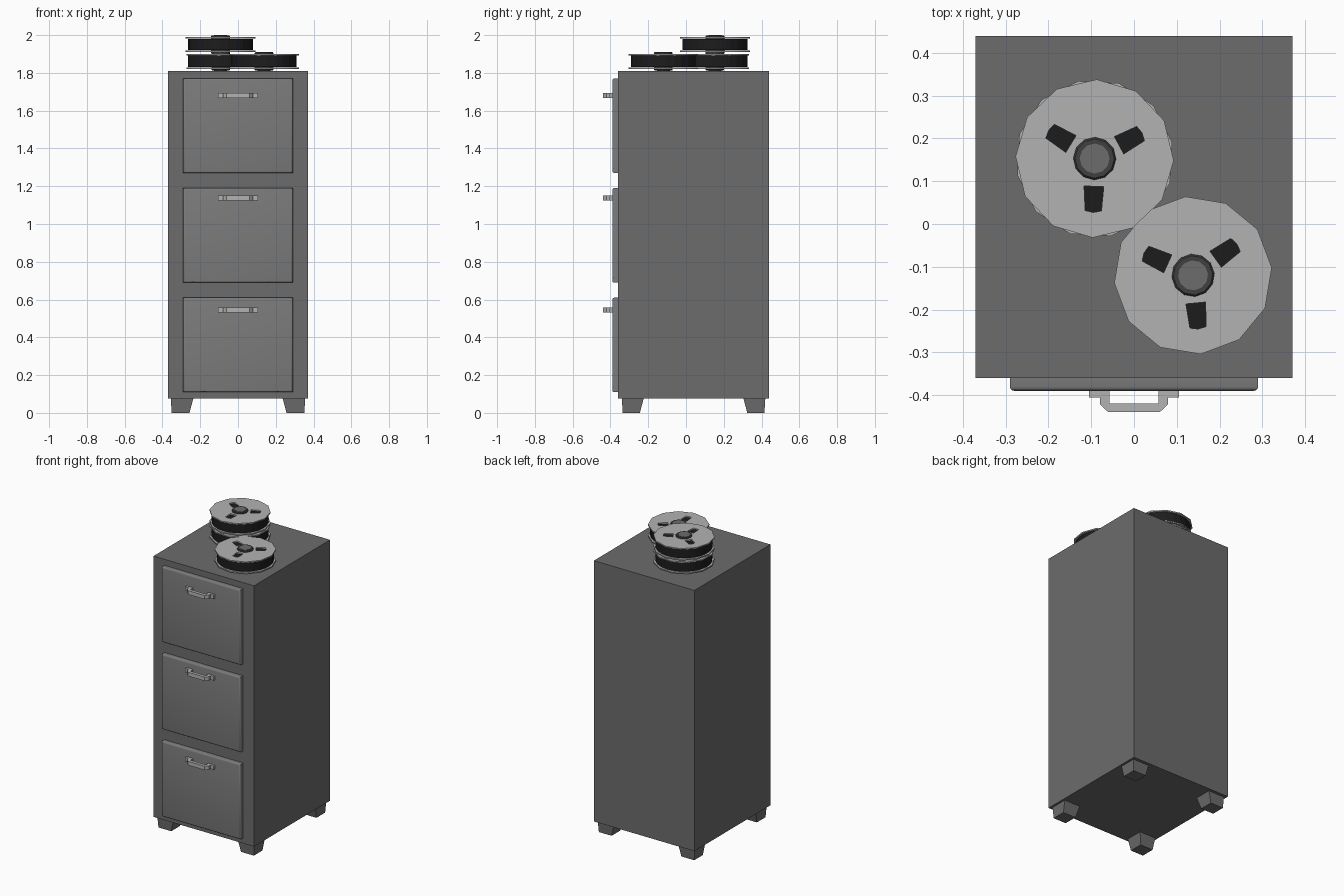
import bpy, bmesh
from math import sin, cos, radians, pi

if "Cube" in bpy.data.objects:
    bpy.data.objects.remove(bpy.data.objects["Cube"])


def material(name, v):
    m = bpy.data.materials.new(name)
    m.diffuse_color = (v, v, v, 1)
    m.use_nodes = True
    m.node_tree.nodes["Principled BSDF"].inputs["Base Color"].default_value = m.diffuse_color
    return m


BODY = material("grey_paint", 0.15)
FRONT = material("drawer_paint", 0.2)
METAL = material("light_metal", 0.45)
DARK = material("dark_plastic", 0.05)
TAPE = material("black_tape", 0.012)


def loft(name, loops, mat):
    """Closed solid through a list of vertex loops."""
    bm = bmesh.new()
    rings = [[bm.verts.new(p) for p in loop] for loop in loops]
    n = len(rings[0])
    for a, b in zip(rings, rings[1:]):
        for i in range(n):
            j = (i + 1) % n
            bm.faces.new((a[i], a[j], b[j], b[i]))
    bm.faces.new(rings[0][::-1])
    bm.faces.new(rings[-1])
    bmesh.ops.recalc_face_normals(bm, faces=bm.faces)
    me = bpy.data.meshes.new(name)
    bm.to_mesh(me)
    bm.free()
    me.materials.append(mat)
    ob = bpy.data.objects.new(name, me)
    bpy.context.collection.objects.link(ob)
    return ob


def rect(x0, x1, y0, y1, z):
    return [(x0, y0, z), (x1, y0, z), (x1, y1, z), (x0, y1, z)]


def box(name, x0, x1, y0, y1, z0, z1, mat):
    return loft(name, [rect(x0, x1, y0, y1, z0), rect(x0, x1, y0, y1, z1)], mat)


def ngon(x, y, r, n, rot):
    return [(x + r * cos(rot + 2 * pi * i / n), y + r * sin(rot + 2 * pi * i / n)) for i in range(n)]


def lathe(name, x, y, profile, n, rot, mat):
    return loft(name, [[(px, py, z) for px, py in ngon(x, y, r, n, rot)] for r, z in profile], mat)


# Cabinet body
box("cabinet_body", -0.37, 0.37, -0.36, 0.44, 0.075, 1.81, BODY)

# Tapered feet, mirrored about the body centre
for sx in (-1, 1):
    for sy in (-1, 1):
        c = 0.04
        bottom = rect(sx * 0.257, sx * 0.351, c + sy * 0.284, c + sy * 0.375, 0)
        top = rect(sx * 0.236, sx * 0.356, c + sy * 0.264, c + sy * 0.38, 0.078)
        loft("foot", [bottom, top], BODY)

# Drawers with rounded front edges, and handles
half = [(-0.057, -0.388), (-0.105, -0.388), (-0.105, -0.405), (-0.08, -0.405), (-0.08, -0.421), (-0.06, -0.44)]
inner = [(-0.057, -0.419)]
outline = half + [(-x, y) for x, y in reversed(half)] + [(-x, y) for x, y in inner] + inner
for z0, hz in ((0.11, 0.545), (0.69, 1.138), (1.27, 1.681)):
    d = box("drawer_front", -0.29, 0.29, -0.39, -0.355, z0, z0 + 0.5, FRONT)
    bm = bmesh.new()
    bm.from_mesh(d.data)
    edges = [e for e in bm.edges if all(v.co.y < -0.38 for v in e.verts)]
    bmesh.ops.bevel(bm, geom=edges, offset=0.01, segments=3, profile=0.5, affect='EDGES')
    bm.to_mesh(d.data)
    bm.free()
    bpy.context.view_layer.objects.active = d
    d.select_set(True)
    bpy.ops.object.shade_smooth_by_angle(angle=radians(40))
    d.select_set(False)
    loft("drawer_handle", [[(x, y, hz + s * 0.013) for x, y in outline] for s in (-1, 1)], METAL)


def flange(x, y, z, rot):
    """Twelve-sided disc with three windows, extruded from a filled curve."""
    cu = bpy.data.curves.new("reel_flange", 'CURVE')
    cu.dimensions = '2D'
    cu.fill_mode = 'BOTH'
    cu.extrude = 0.004
    window = [(0.065, -0.023), (0.122, -0.019), (0.126, 0), (0.122, 0.019), (0.065, 0.023)]
    loops = [ngon(0, 0, 0.185, 12, 0)]
    for k in range(3):
        a = radians(30 + 120 * k)
        loops.append([(u * cos(a) - v * sin(a), u * sin(a) + v * cos(a)) for u, v in window])
    for pts in loops:
        s = cu.splines.new('POLY')
        s.points.add(len(pts) - 1)
        for p, q in zip(s.points, pts):
            p.co = (q[0], q[1], 0, 1)
        s.use_cyclic_u = True
    cu.materials.append(METAL)
    ob = bpy.data.objects.new("reel_flange", cu)
    bpy.context.collection.objects.link(ob)
    ob.location = (x, y, z)
    ob.rotation_euler.z = rot
    bpy.context.view_layer.objects.active = ob
    ob.select_set(True)
    bpy.ops.object.convert(target='MESH')
    bpy.context.object.select_set(False)


def reel(x, y, z, deg):
    rot = radians(deg)
    for dz in (0.014, 0.086):
        flange(x, y, z + dz, rot)
    lathe("tape_winding", x, y, [(0.172, z + 0.02), (0.172, z + 0.08)], 24, rot, TAPE)
    # Hub collar and the cap set in it
    lathe("reel_hub", x, y, [(0.046, z + 0.001), (0.05, z + 0.006), (0.05, z + 0.094), (0.046, z + 0.099)],
          12, rot, DARK)
    lathe("hub_cap", x, y, [(0.035, z), (0.035, z + 0.1)], 12, rot, BODY)


# Two stacked reels and a single one
reel(-0.092, 0.153, 1.811, 12)
reel(-0.092, 0.153, 1.9, -1.5)
reel(0.138, -0.12, 1.811, 5.5)
